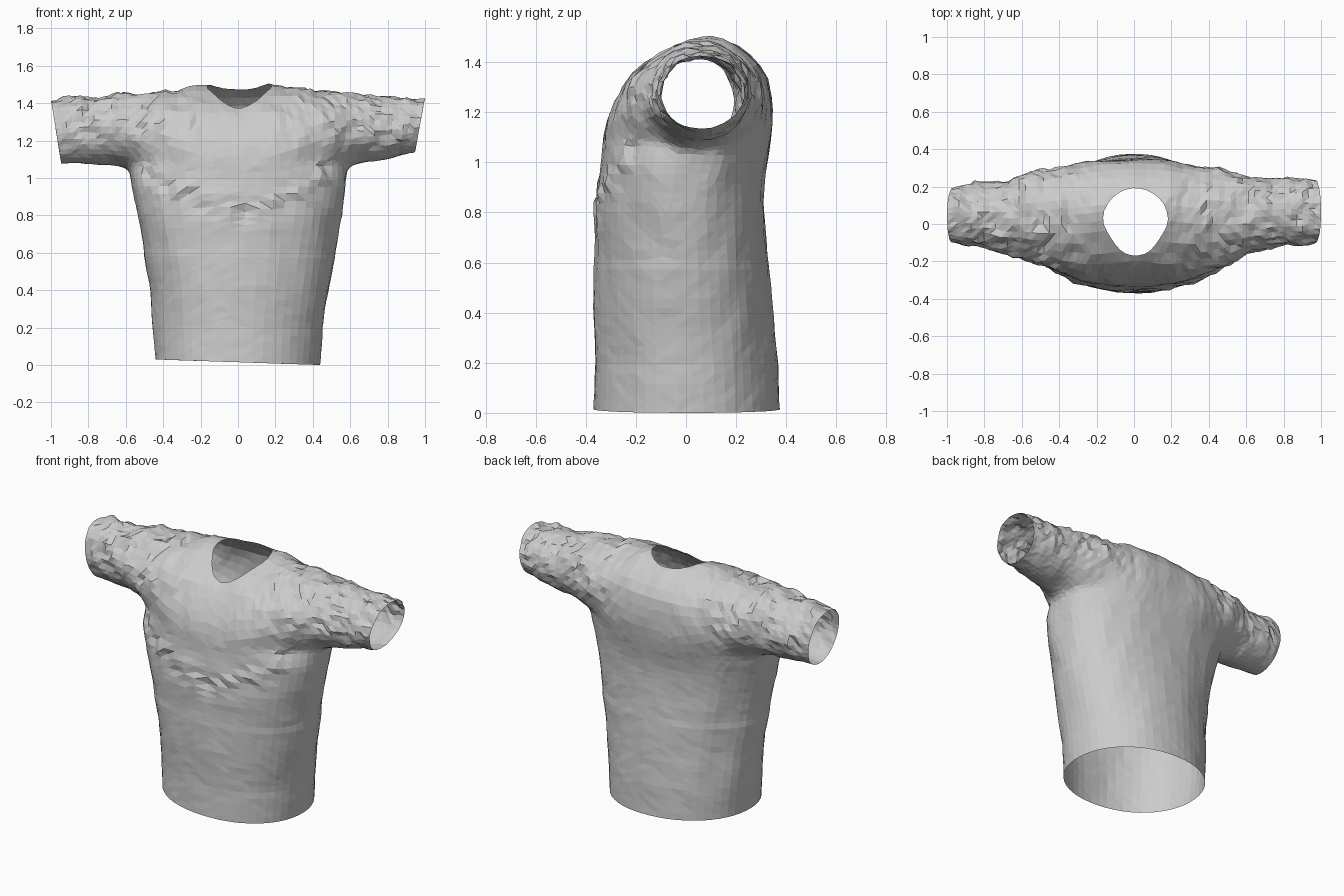
import bpy, bmesh, math
from mathutils import Vector, noise

if "Cube" in bpy.data.objects:
    bpy.data.objects.remove(bpy.data.objects["Cube"])

# Torso stations: z, left x, right x, front y, back y
TORSO = [(0.0, -.44, .44, -.37, .375), (.2, -.455, .455, -.362, .365),
         (.4, -.47, .485, -.37, .347), (.6, -.505, .52, -.367, .332),
         (.8, -.54, .56, -.368, .316), (.92, -.57, .578, -.352, .315),
         (1.02, -.588, .592, -.34, .328), (1.08, -.57, .575, -.322, .34),
         (1.15, -.46, .46, -.28, .335), (1.22, -.34, .34, -.23, .315)]
# Yoke and sleeve stations: x, front y, back y, bottom z, top z
YOKE = [(-1.0, -.10, .19, 1.075, 1.42), (-.8, -.13, .222, 1.075, 1.435),
        (-.6, -.175, .26, 1.055, 1.45), (-.5, -.23, .285, 1.02, 1.46),
        (-.3, -.308, .33, .85, 1.48), (-.14, -.338, .345, .75, 1.50),
        (.14, -.338, .345, .75, 1.505), (.3, -.308, .33, .85, 1.485),
        (.5, -.23, .285, 1.02, 1.46), (.6, -.17, .262, 1.065, 1.45),
        (.8, -.122, .242, 1.10, 1.435), (1.0, -.10, .232, 1.13, 1.43)]


def sample(table, t):
    for a, b in zip(table, table[1:]):
        if t <= b[0] + 1e-6:
            f = (t - a[0]) / (b[0] - a[0])
            return [p + (q - p) * f for p, q in zip(a[1:], b[1:])]
    return table[-1][1:]


def power(v, e):
    return math.copysign(abs(v) ** e, v)


def loft(name, rings):
    """Closed solid through equal-length rings of points."""
    bm = bmesh.new()
    loops = [[bm.verts.new(p) for p in ring] for ring in rings]
    for a, b in zip(loops, loops[1:]):
        for i in range(len(a)):
            j = (i + 1) % len(a)
            bm.faces.new((a[i], a[j], b[j], b[i]))
    bm.faces.new(loops[0])
    bm.faces.new(loops[-1])
    bmesh.ops.recalc_face_normals(bm, faces=bm.faces)
    me = bpy.data.meshes.new(name)
    bm.to_mesh(me)
    bm.free()
    ob = bpy.data.objects.new(name, me)
    bpy.context.collection.objects.link(ob)
    return ob


def angles(n):
    return [2 * math.pi * (i + .37) / n for i in range(n)]


def torso_ring(z):
    xl, xr, yf, yb = sample(TORSO, z)
    cx, cy, rx, ry = (xl + xr) / 2, (yf + yb) / 2, (xr - xl) / 2, (yb - yf) / 2
    e = .95 - .1 * min(1, max(0, (z - .5) / .5))      # boxier at the chest
    ring = []
    for a in angles(52):
        x = cx + rx * power(math.cos(a), e)
        y = cy + ry * power(math.sin(a), e)
        tilt = (.015 - .034 * x) * max(0, 1 - z)      # hem hangs lower on one side
        ring.append((x, y, z + max(0, tilt)))
    return ring


def yoke_ring(x):
    yf, yb, zb, zt = sample(YOKE, x)
    cy, cz, ry, rz = (yf + yb) / 2, (zb + zt) / 2, (yb - yf) / 2, (zt - zb) / 2
    mid = max(0, 1 - abs(x) / .65)
    slant = .055 * max(0, (abs(x) - .6) / .4)         # cuff tucks in underneath
    ring = []
    for a in angles(36):
        c, s = math.cos(a), math.sin(a)
        lean = .10 * mid * max(0, s)                  # shoulder line sits toward the back
        width = power(c, 1 + .3 * mid) if s > 0 else c
        ring.append((x - math.copysign(slant * (1 - s) / 2, x), cy + ry * width + lean, cz + rz * s))
    return ring


def neck_point(a):
    c, s = math.cos(a), math.sin(a)
    pinch = 1 - .33 * max(0, -s) * abs(c)             # pointed at the front
    return .008 + .175 * c * pinch, .012 + .18 * s


# Solid parts
shirt = loft("shirt", [torso_ring(1.22 * i / 32) for i in range(33)])
yoke = loft("sleeve_helper", [yoke_ring(-1 + 2 * i / 62) for i in range(63)])
neck = loft("neck_cutter", [[(*neck_point(a), z) for a in angles(28)] for z in (1.24, 1.7)])

# Join the sleeves and cut the neck
for ob, op in ((yoke, 'UNION'), (neck, 'DIFFERENCE')):
    m = shirt.modifiers.new(op, 'BOOLEAN')
    m.operation, m.object, m.solver = op, ob, 'EXACT'
bpy.context.view_layer.update()
mesh = bpy.data.meshes.new_from_object(shirt.evaluated_get(bpy.context.evaluated_depsgraph_get()))
shirt.modifiers.clear()
shirt.data = mesh
for ob in (yoke, neck):
    bpy.data.objects.remove(ob)

# Open the hem, cuffs and neck
bm = bmesh.new()
bm.from_mesh(mesh)
bm.normal_update()
caps = []
for f in bm.faces:
    c, n = f.calc_center_median(), f.normal
    hem = n.z < -.9 and c.z < .06
    cuff = abs(n.x) > .9 and abs(c.x) > .93
    at_neck = c.z > 1.2 and abs(c.x) < .2 and -.19 < c.y < .21
    if hem or cuff or (at_neck and (abs(n.z) < .02 or c.z < 1.26)):
        caps.append(f)
bmesh.ops.delete(bm, geom=caps, context='FACES')
bmesh.ops.remove_doubles(bm, verts=bm.verts, dist=.008)
bmesh.ops.triangulate(bm, faces=bm.faces)

# Soften the armhole and chest joins
inner = [v for v in bm.verts if .6 < v.co.z < 1.3 and abs(v.co.x) < .72 and not v.is_boundary]
for _ in range(5):
    bmesh.ops.smooth_vert(bm, verts=inner, factor=.5, use_axis_x=True, use_axis_y=True, use_axis_z=True)

# Cloth creases: strong on sleeves and the chest fold, faint on the body
bm.normal_update()
moves = []
for v in bm.verts:
    p = v.co
    sleeve = min(1, max(0, (abs(p.x) - .1) / .35)) * min(1, max(0, (p.z - 1.1) / .15))
    fold = math.exp(-((p.z - .84 - .8 * p.x * p.x) / .06) ** 2) if p.y < 0 and abs(p.x) < .5 else 0
    amp = .003 + .018 * sleeve + .028 * fold
    if v.is_boundary:
        amp *= .3
    n = noise.noise(p * 10) + .8 * noise.noise(p * 24 + Vector((5, 2, 7)))
    drape = .011 * noise.noise(Vector((p.x * 8 + p.z * 2, p.y * 7, p.z * 1.2)))
    drape *= min(1, p.z * 4) * min(1, .25 + abs(p.x) * 2)
    moves.append(v.normal * (amp * n + drape) + Vector((0, 0, amp * .5 * noise.noise(p * 19))))
for v, d in zip(bm.verts, moves):
    v.co += d
    v.co.x = max(-1, min(1, v.co.x))
    v.co.z = max(0, v.co.z)
for f in bm.faces:
    f.smooth = False
bm.to_mesh(mesh)
bm.free()
